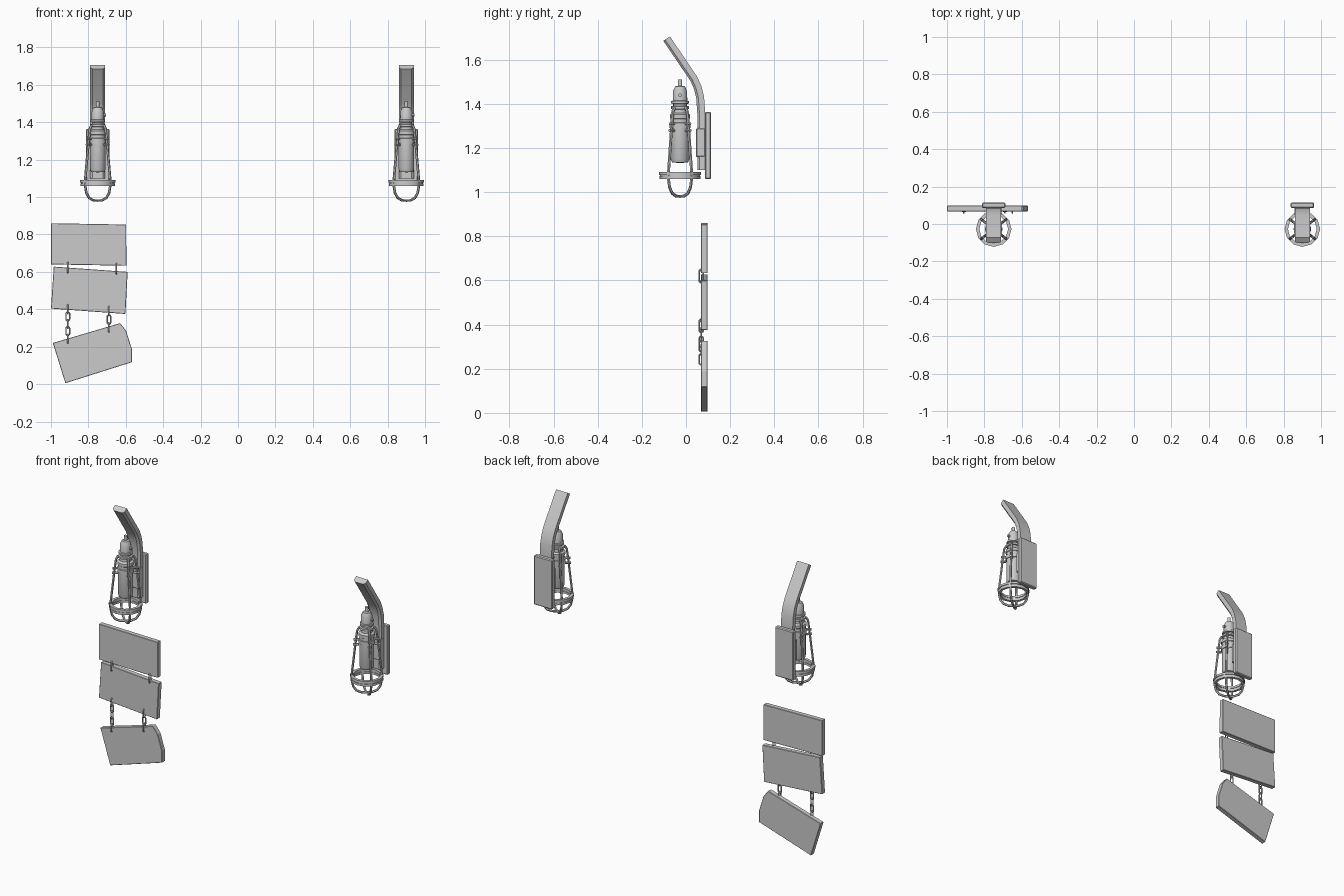
import bpy, bmesh, math
from mathutils import Vector

if "Cube" in bpy.data.objects:
    bpy.data.objects.remove(bpy.data.objects["Cube"])

LY = -0.027  # lamp axis in y


def finish(bm, name, smooth=True, bevel=0):
    bmesh.ops.recalc_face_normals(bm, faces=bm.faces)
    me = bpy.data.meshes.new(name)
    bm.to_mesh(me)
    bm.free()
    ob = bpy.data.objects.new(name, me)
    bpy.context.collection.objects.link(ob)
    if bevel:
        m = ob.modifiers.new("bevel", "BEVEL")
        m.width, m.segments = bevel, 1
    if smooth:
        bpy.ops.object.select_all(action='DESELECT')
        ob.select_set(True)
        bpy.context.view_layer.objects.active = ob
        bpy.ops.object.shade_smooth_by_angle(angle=math.radians(35))
    return ob


def sweep(bm, path, b, section, closed=False):
    """Sweep a (binormal, normal) section along a planar path."""
    path, b, n = [Vector(p) for p in path], Vector(b).normalized(), len(path)
    rows = []
    for i, p in enumerate(path):
        nxt = path[(i + 1) % n] if closed else path[min(i + 1, n - 1)]
        prv = path[i - 1] if closed else path[max(i - 1, 0)]
        nor = (nxt - prv).normalized().cross(b)
        rows.append([bm.verts.new(p + b * u + nor * v) for u, v in section])
    k = len(section)
    for i in range(n if closed else n - 1):
        a, c = rows[i], rows[(i + 1) % n]
        for j in range(k):
            bm.faces.new((a[j], a[(j + 1) % k], c[(j + 1) % k], c[j]))
    if not closed:
        bm.faces.new(rows[0])
        bm.faces.new(rows[-1])


def circle(r, n=6):
    return [(r * math.cos(2 * math.pi * i / n), r * math.sin(2 * math.pi * i / n)) for i in range(n)]


def lathe(bm, profile, x, seg=16):
    """Revolve an (r, z) profile around the lamp axis."""
    edges, vs = [], [bm.verts.new((x + r, LY, z)) for r, z in profile]
    for a, c in zip(vs, vs[1:]):
        edges.append(bm.edges.new((a, c)))
    bmesh.ops.spin(bm, geom=vs + edges, cent=(x, LY, 0), axis=(0, 0, 1),
                   angle=2 * math.pi, steps=seg, use_duplicate=False)
    bmesh.ops.remove_doubles(bm, verts=bm.verts, dist=1e-5)


def ring(bm, x, ri, ro, z0, z1, seg=12):
    lathe(bm, [(ri, z0), (ro, z0), (ro, z1), (ri, z1), (ri, z0)], x, seg)


def box(bm, c, s):
    vs = bmesh.ops.create_cube(bm, size=1)['verts']
    bmesh.ops.scale(bm, vec=s, verts=vs)
    bmesh.ops.translate(bm, vec=c, verts=vs)


def lamp(x, tag):
    # wall plate and the block holding the arm
    bm = bmesh.new()
    box(bm, (x, 0.100, 1.212), (0.126, 0.028, 0.305))
    finish(bm, "wall_plate_" + tag, False, 0.005)
    bm = bmesh.new()
    box(bm, (x, 0.066, 1.225), (0.084, 0.042, 0.13))
    finish(bm, "arm_clamp_" + tag, False, 0.004)
    # bent flat arm with chamfered front edges
    bm = bmesh.new()
    path = [(x, y, z) for y, z in ((-.088, 1.696), (.035, 1.515), (.053, 1.475),
                                   (.064, 1.43), (.069, 1.36), (.069, 1.10))]
    sec = [(-.04, -.018), (.04, -.018), (.04, .008), (.028, .018), (-.028, .018), (-.04, .008)]
    sweep(bm, path, (1, 0, 0), sec)
    finish(bm, "arm_" + tag)
    # socket cap with stem and collar
    bm = bmesh.new()
    lathe(bm, [(0, 1.51), (.01, 1.51), (.01, 1.482), (.022, 1.48), (.032, 1.458), (.033, 1.415),
               (.04, 1.413), (.04, 1.402), (.031, 1.40), (.031, 1.391), (.041, 1.389),
               (.041, 1.377), (.033, 1.375), (.034, 1.36), (.046, 1.352), (.046, 1.335),
               (.042, 1.332), (.042, 1.315), (.047, 1.313), (.047, 1.29), (0, 1.29)], x)
    finish(bm, "socket_" + tag)
    # glass tube
    bm = bmesh.new()
    lathe(bm, [(0, 1.30), (.042, 1.30), (.042, 1.15), (.036, 1.135), (0, 1.132)], x)
    finish(bm, "glass_" + tag)
    # side screw
    bm = bmesh.new()
    sweep(bm, [(x + .02, LY, 1.44), (x + .044, LY, 1.44)], (0, 1, 0), circle(.008, 8))
    finish(bm, "socket_screw_" + tag)
    # cage: two crossing bars, each a long U, with clips near the top
    bm = bmesh.new()
    half = [(.042, 1.385), (.054, 1.365), (.062, 1.30), (.084, 1.10), (.085, 1.06),
            (.077, 1.022), (.058, .995), (.03, .983)]
    us = half + [(0, .981)] + [(-s, z) for s, z in reversed(half)]
    for a in (38, 142):
        c, s = math.cos(math.radians(a)), math.sin(math.radians(a))
        sweep(bm, [(x + c * u, LY + s * u, z) for u, z in us], (-s, c, 0), circle(.007))
        for k in (-1, 1):
            for z, r in ((1.31, .063), (1.28, .066)):
                sweep(bm, [(x + k * c * (r - .022), LY + k * s * (r - .022), z),
                           (x + k * c * (r + .011), LY + k * s * (r + .011), z)],
                      (-s, c, 0), circle(.007))
    finish(bm, "cage_bars_" + tag)
    # cage hoops
    bm = bmesh.new()
    ring(bm, x, .077, .095, 1.079, 1.092)
    ring(bm, x, .080, .090, 1.072, 1.080)
    ring(bm, x, .077, .093, 1.060, 1.073)
    finish(bm, "cage_hoops_" + tag)


for lx, tag in ((-.75, "left"), (.90, "right")):
    lamp(lx, tag)

# hanging sign boards
boards = {
    "top_board": [(-1, .86), (-.598, .853), (-.597, .633), (-1, .64)],
    "middle_board": [(-.985, .628), (-.59, .6), (-.602, .375), (-1, .404)],
    "bottom_board": [(-.99, .22), (-.63, .326), (-.598, .285), (-.568, .19), (-.568, .117), (-.923, .005)],
}
for name, pts in boards.items():
    bm = bmesh.new()
    f = bm.faces.new([bm.verts.new((x, .068, z)) for x, z in pts])
    ext = bmesh.ops.extrude_face_region(bm, geom=[f])['geom']
    bmesh.ops.translate(bm, vec=(0, .03, 0), verts=[v for v in ext if isinstance(v, bmesh.types.BMVert)])
    finish(bm, name, False, 0.002)


def link(bm, x, z, h, facing):
    """Stadium chain link, facing front or edge-on."""
    r, path = .01, []
    for i in range(12):
        a = 2 * math.pi * (i + .5) / 12
        u, w = r * math.cos(a), r * math.sin(a) + math.copysign(h / 2 - r, math.sin(a))
        path.append((x + u, .069, z + w) if facing else (x, .069 + u, z + w))
    sweep(bm, path, (0, 1, 0) if facing else (1, 0, 0), circle(.0042), True)


# chains, listed as x and link centre heights, alternating edge-on and facing
chains = {
    "upper_chain_left": (-.91, [.623], .055), "upper_chain_right": (-.65, [.618], .055),
    "lower_chain_left": (-.91, [.4, .362, .322, .284, .243], .048),
    "lower_chain_right": (-.69, [.39, .345, .303], .05),
}
for name, (cx, zs, h) in chains.items():
    bm = bmesh.new()
    for i, z in enumerate(zs):
        link(bm, cx, z, h, i % 2 == 1)
    finish(bm, name)
